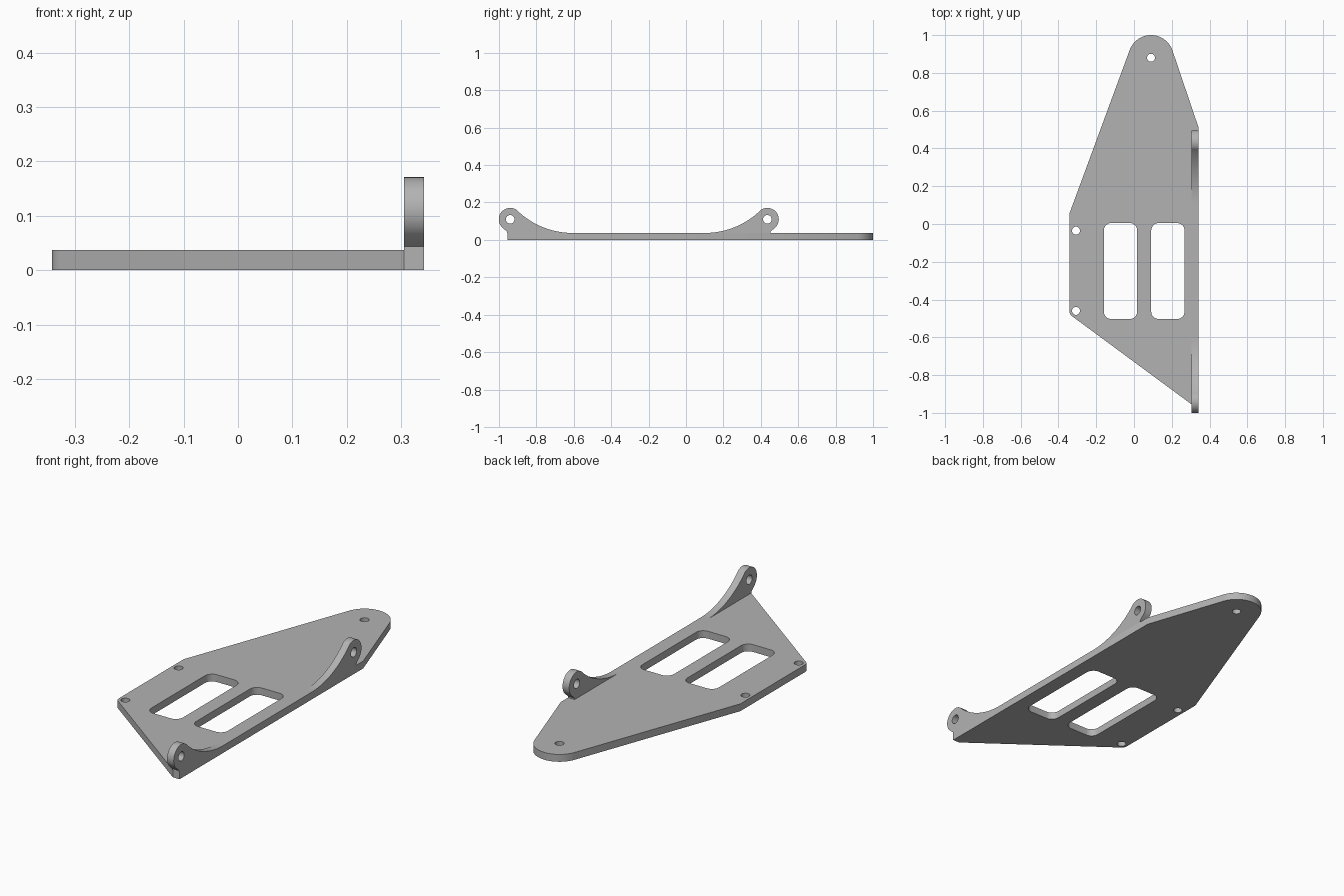
import bpy
import bmesh
from math import radians, cos, sin
from mathutils import Matrix

if "Cube" in bpy.data.objects:
    bpy.data.objects.remove(bpy.data.objects["Cube"], do_unlink=True)

grey = bpy.data.materials.new("plain grey")
grey.use_nodes = True
grey.diffuse_color = (0.45, 0.45, 0.45, 1)
grey.node_tree.nodes["Principled BSDF"].inputs["Base Color"].default_value = grey.diffuse_color

THICK = 0.037
SIDE = 0.342   # outer face of the straight edge


def arc(cx, cy, r, start, end, steps=20):
    angles = [radians(start + (end - start) * i / steps) for i in range(steps + 1)]
    return [(cx + r * cos(a), cy + r * sin(a)) for a in angles]


def circle(cx, cy, r):
    return arc(cx, cy, r, 0, 360, 32)[:-1]


def slot(x0, x1, y0, y1, r):
    corners = [(x1 - r, y1 - r), (x0 + r, y1 - r), (x0 + r, y0 + r), (x1 - r, y0 + r)]
    points = []
    for i, (x, y) in enumerate(corners):
        points += arc(x, y, r, 90 * i, 90 * i + 90, 8)
    return points


def extrude_profile(name, loops, matrix):
    """Fill the first loop, leave the others open, and give it thickness."""
    curve = bpy.data.curves.new(name + " profile", "CURVE")
    curve.dimensions = "2D"
    curve.fill_mode = "BOTH"
    curve.extrude = THICK / 2
    for loop in loops:
        spline = curve.splines.new("POLY")
        spline.points.add(len(loop) - 1)
        for point, (x, y) in zip(spline.points, loop):
            point.co = (x, y, 0, 1)
        spline.use_cyclic_u = True
    helper = bpy.data.objects.new(name + " helper", curve)
    bpy.context.collection.objects.link(helper)
    bpy.context.view_layer.update()
    graph = bpy.context.evaluated_depsgraph_get()
    mesh = bpy.data.meshes.new_from_object(helper.evaluated_get(graph))
    bpy.data.objects.remove(helper, do_unlink=True)

    bm = bmesh.new()
    bm.from_mesh(mesh)
    bmesh.ops.remove_doubles(bm, verts=bm.verts, dist=0.0001)
    bmesh.ops.transform(bm, matrix=matrix, verts=bm.verts)
    bmesh.ops.recalc_face_normals(bm, faces=bm.faces)
    bm.to_mesh(mesh)
    bm.free()
    mesh.materials.clear()
    mesh.materials.append(grey)
    obj = bpy.data.objects.new(name, mesh)
    bpy.context.collection.objects.link(obj)
    bpy.ops.object.select_all(action="DESELECT")
    obj.select_set(True)
    bpy.context.view_layer.objects.active = obj
    bpy.ops.object.shade_smooth_by_angle(angle=radians(30))
    return obj


# Base plate with rounded nose, two slots and three bolt holes
outline = [(SIDE, -0.955), (SIDE, 0.51)]
outline += arc(0.09, 0.88, 0.12, 17.8, 159.8, 32)
outline += [(-SIDE, 0.055)]
outline += arc(-0.307, -0.46, 0.035, 180, 234, 8)
outline += [(0.305, -0.955)]
holes = [circle(0.09, 0.88, 0.021), circle(-0.307, -0.035, 0.021), circle(-0.307, -0.46, 0.021)]
slots = [slot(x, x + 0.177, -0.503, 0.005, 0.04) for x in (-0.16, 0.091)]
extrude_profile("base_plate", [outline] + holes + slots,
                Matrix.Translation((0, 0, THICK / 2)))

# Upright lugs: round eye flowing into the plate through a concave sweep
EYE_Y, EYE_Z, EYE_R, SWEEP_R = 0.435, 0.11, 0.061, 0.428
lug = arc(0.10, THICK + SWEEP_R, SWEEP_R, -90, -46.7, 28)
lug += arc(EYE_Y, EYE_Z, EYE_R, 133.3, -45, 32)[1:]
lug += [(0.452, 0.044), (0.452, THICK)]
eye = circle(EYE_Y, EYE_Z, 0.023)

# Profile axes (x, y) become world (y, z)
stand_up = Matrix(((0, 0, 1, SIDE - THICK / 2), (1, 0, 0, 0), (0, 1, 0, 0), (0, 0, 0, 1)))
extrude_profile("back_lug", [lug, eye], stand_up)
mirrored = [[(-0.505 - y, z) for y, z in loop] for loop in (lug, eye)]
extrude_profile("front_lug", mirrored, stand_up)
